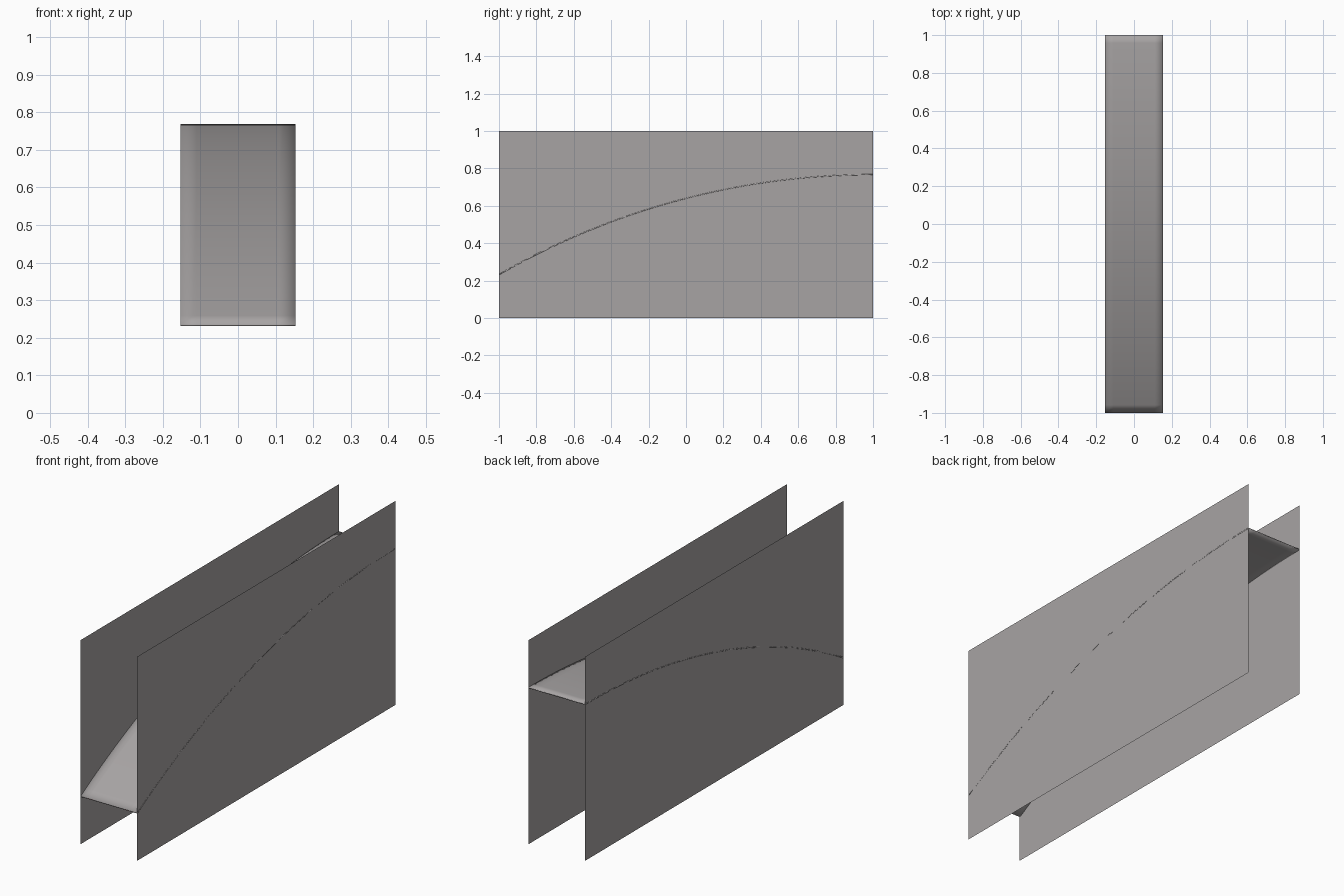
import bpy, bmesh, math

if "Cube" in bpy.data.objects:
    bpy.data.objects.remove(bpy.data.objects["Cube"])

HALF_W, STEPS = 0.153, 48
Z0, Z1 = 0.235, 0.769
RISE = Z1 - Z0
RADIUS = (4 + RISE ** 2) / (2 * RISE)   # arc that levels out at the back end


def material(name, rgb):
    m = bpy.data.materials.new(name)
    m.diffuse_color = (*rgb, 1)
    m.use_nodes = True
    m.node_tree.nodes["Principled BSDF"].inputs["Base Color"].default_value = m.diffuse_color
    return m


grey = material("warm grey", (0.39, 0.372, 0.372))
red = material("red", (0.55, 0.03, 0.05))


def arc_z(y):
    d = 1 - y
    return Z1 - RADIUS + math.sqrt(RADIUS ** 2 - d ** 2)


def finish(name, bm, mat):
    mesh = bpy.data.meshes.new(name)
    bm.to_mesh(mesh)
    bm.free()
    mesh.materials.append(mat)
    ob = bpy.data.objects.new(name, mesh)
    bpy.context.collection.objects.link(ob)
    return ob


def curved_sheet(name, xs, mat, drop=0.0):
    """Sheet following the arc, split lengthwise at each x."""
    bm = bmesh.new()
    rows = []
    for i in range(STEPS + 1):
        y = -1 + 2 * i / STEPS
        rows.append([bm.verts.new((x, y, arc_z(y) - drop)) for x in xs])
    for a, b in zip(rows, rows[1:]):
        for j in range(len(xs) - 1):
            f = bm.faces.new((a[j], a[j + 1], b[j + 1], b[j]))
            f.smooth = True
    return finish(name, bm, mat)


# Curved deck with thin body and lane seams
deck = curved_sheet("ramp_deck", [-HALF_W, -0.11, 0.11, HALF_W], grey)
solid = deck.modifiers.new("thickness", 'SOLIDIFY')
solid.thickness = 0.005
solid.offset = -1

# Edge stripes lying just under the deck surface, and thin side walls
for side, label in ((-1, "left"), (1, "right")):
    curved_sheet(label + "_stripe", sorted((side * 0.085, side * 0.11)), red, 0.0012)
    bm = bmesh.new()
    x = side * HALF_W
    pts = [(x, -1, 0), (x, 1, 0), (x, 1, 1), (x, -1, 1)]
    bm.faces.new([bm.verts.new(p) for p in pts[::side]])
    finish(label + "_wall", bm, grey)
